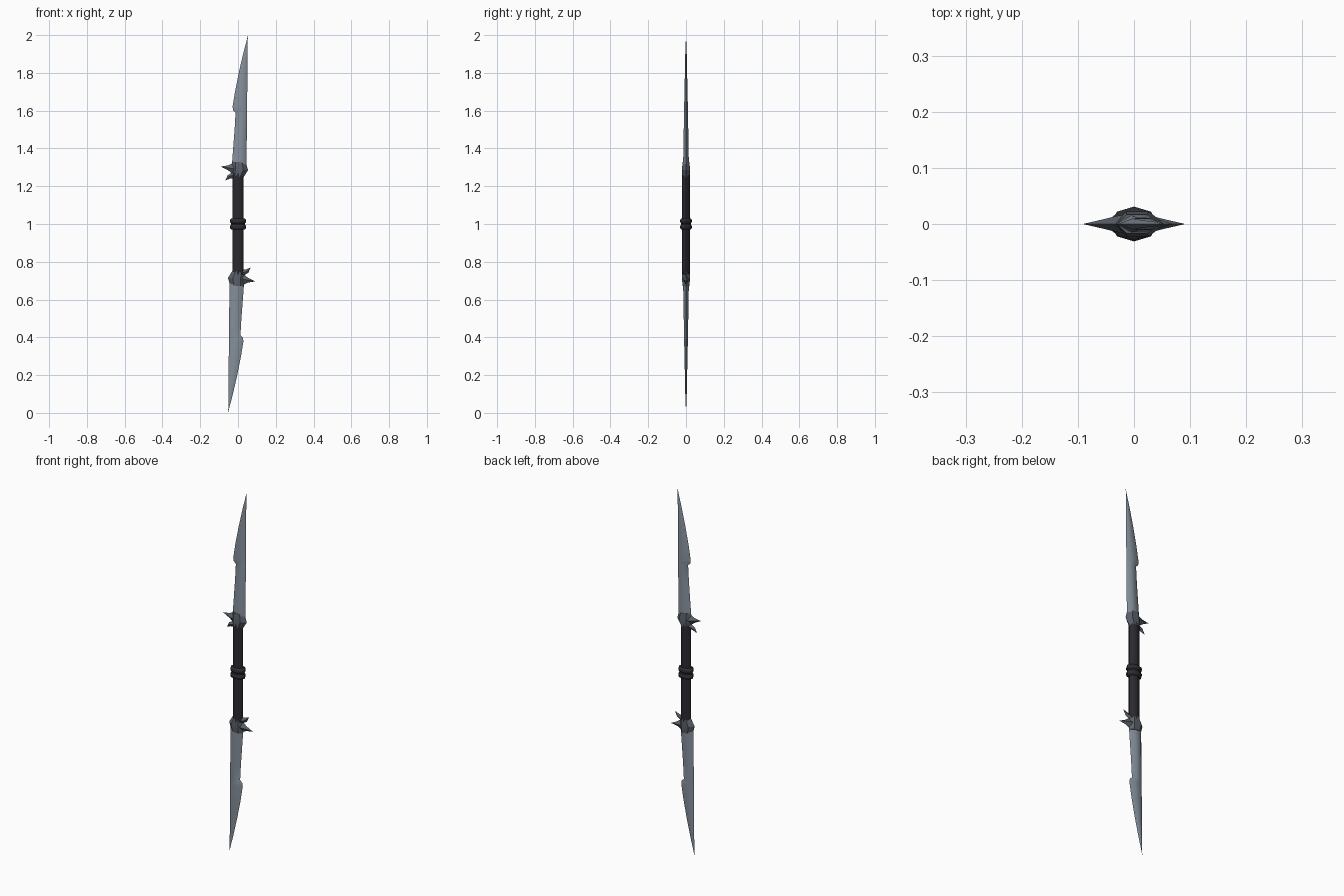
import bpy, bmesh, math

if "Cube" in bpy.data.objects:
    bpy.data.objects.remove(bpy.data.objects["Cube"])


def material(name, col):
    m = bpy.data.materials.new(name)
    m.diffuse_color = (*col, 1)
    m.use_nodes = True
    m.node_tree.nodes["Principled BSDF"].inputs["Base Color"].default_value = m.diffuse_color
    return m


STEEL = material("blade steel", (0.235, 0.28, 0.325))
GUARD = material("dark guard steel", (0.105, 0.122, 0.145))
GRIP = material("black leather", (0.024, 0.022, 0.028))
RING = material("dark ring metal", (0.026, 0.026, 0.031))


def loft(name, rings, mat, angle=30, flip=False):
    """Skin a list of equal-sized point rings; flip turns it half round y at mid height."""
    bm = bmesh.new()
    vs = [[bm.verts.new((-x, y, 2 - z) if flip else (x, y, z)) for x, y, z in r] for r in rings]
    n = len(vs[0])
    for a, b in zip(vs, vs[1:]):
        for i in range(n):
            bm.faces.new((a[i], a[(i + 1) % n], b[(i + 1) % n], b[i]))
    bm.faces.new(vs[0])
    bm.faces.new(vs[-1])
    bmesh.ops.remove_doubles(bm, verts=bm.verts, dist=0.0002)
    bmesh.ops.recalc_face_normals(bm, faces=bm.faces)
    me = bpy.data.meshes.new(name)
    bm.to_mesh(me)
    bm.free()
    me.materials.append(mat)
    ob = bpy.data.objects.new(name, me)
    bpy.context.collection.objects.link(ob)
    bpy.context.view_layer.objects.active = ob
    bpy.ops.object.select_all(action='DESELECT')
    ob.select_set(True)
    bpy.ops.object.shade_smooth_by_angle(angle=math.radians(angle))
    return ob


def oval(rx, ry, z, n=8):
    return [(rx * math.cos(2 * math.pi * i / n), ry * math.sin(2 * math.pi * i / n), z) for i in range(n)]


def blade_ring(z, l, r, t):
    w = r - l
    return [(l, 0, z), (l + .35 * w, -t, z), (l + .75 * w, -t, z),
            (r, 0, z), (l + .75 * w, t, z), (l + .35 * w, t, z)]


def spike_ring(x, z, h, t, lean=0):
    return [(x - lean, 0, z + h), (x, -t, z), (x + lean, 0, z - h), (x, t, z)]


# Blade outline: height, back edge, straight edge, half thickness
BLADE = [(1.29, -.034, .044, .016), (1.33, -.031, .045, .015), (1.5, -.018, .047, .012),
         (1.59, -.013, .048, .0105), (1.603, -.026, .048, .010), (1.62, -.029, .048, .010),
         (1.7, -.016, .049, .008), (1.8, .004, .049, .006), (1.9, .027, .050, .004),
         (1.95, .040, .051, .002), (1.998, .052, .052, 0)]

for tag, flip in (("upper", False), ("lower", True)):
    loft(tag + "_blade", [blade_ring(*s) for s in BLADE], STEEL, 40, flip)

    # Slanted guard collar: left (x, z), right (x, z), half thickness
    collar = []
    for lx, lz, rx, rz, t in [(-.029, 1.262, .028, 1.245, .019), (-.037, 1.29, .053, 1.285, .022),
                              (-.031, 1.33, .042, 1.325, .017)]:
        collar.append([(lx, 0, lz)] +
                      [(lx + (rx - lx) * f, -t, lz + (rz - lz) * f) for f in (.25, .72)] +
                      [(rx, 0, rz)] +
                      [(lx + (rx - lx) * f, t, lz + (rz - lz) * f) for f in (.72, .25)])
    loft(tag + "_guard", collar, GUARD, 25, flip)

    # Large spike and small hooked spike on the back side
    loft(tag + "_guard_spike", [spike_ring(0, 1.292, .034, .020), spike_ring(-.032, 1.294, .026, .014),
                                spike_ring(-.052, 1.297, .013, .009),
                                spike_ring(-.091, 1.304, 0, 0)], GUARD, 25, flip)
    loft(tag + "_guard_hook", [spike_ring(-.012, 1.262, .020, .014), spike_ring(-.034, 1.256, .014, .010),
                               spike_ring(-.05, 1.249, .010, .006, .004),
                               spike_ring(-.068, 1.23, 0, 0)], GUARD, 25, flip)

# Grip shaft
loft("grip", [oval(.029, .021, z) for z in (.73, 1.0, 1.27)], GRIP, 50)

# Pair of rounded rings around the middle, with a slim band between
for name, z, rx, ry, h in (("grip_ring_upper", 1.016, .043, .031, .014),
                           ("grip_ring_lower", .984, .043, .031, .014),
                           ("grip_ring_middle", 1.0, .036, .026, .012)):
    loft(name, [oval(rx * k, ry * k, z + h * d)
                for d, k in ((-1, .7), (-.8, .9), (-.35, 1), (.35, 1), (.8, .9), (1, .7))], RING, 50)
